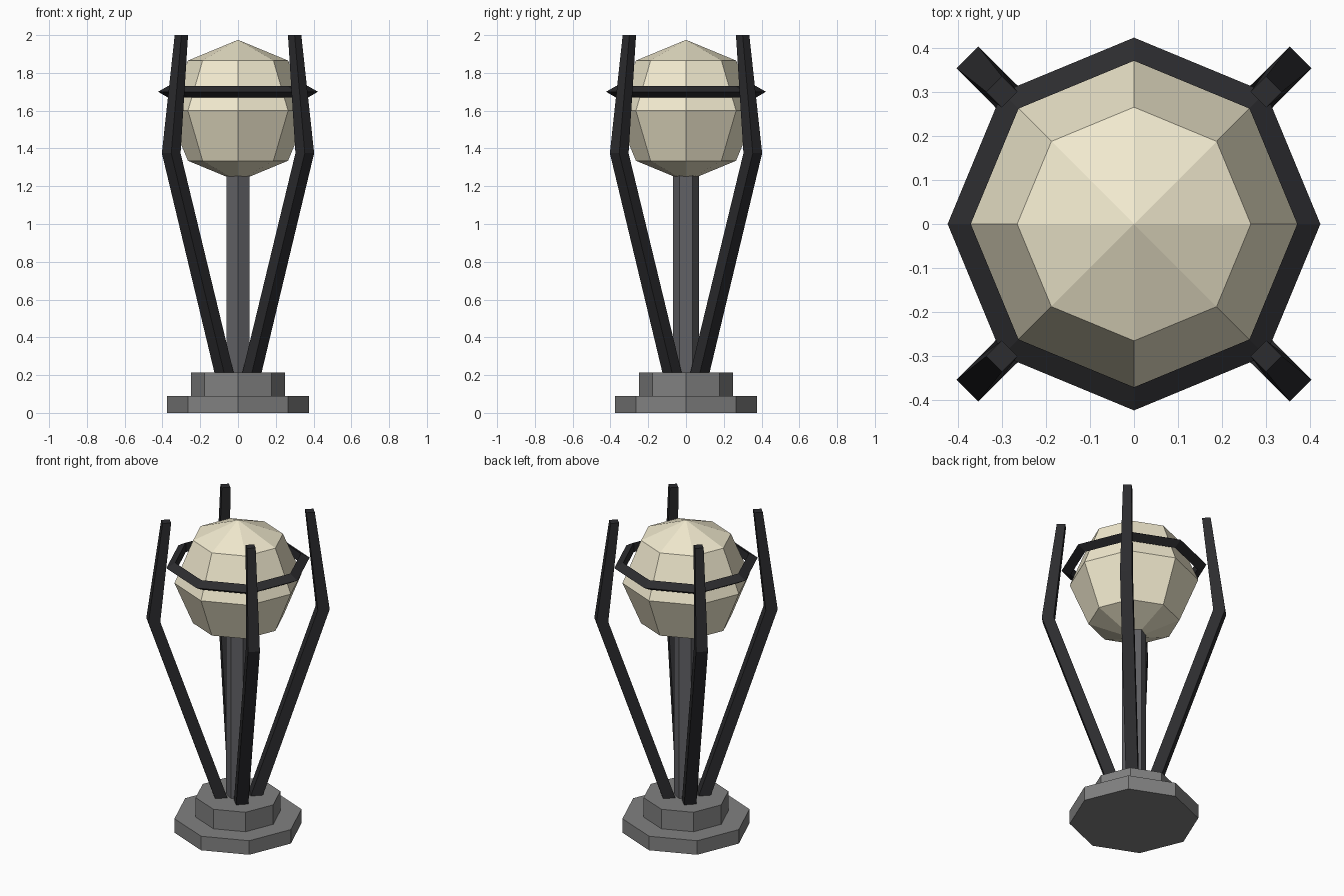
import bpy, bmesh
from math import radians, pi
from mathutils import Vector, Matrix

if "Cube" in bpy.data.objects:
    bpy.data.objects.remove(bpy.data.objects["Cube"])


def material(name, rgb):
    m = bpy.data.materials.new(name)
    m.diffuse_color = (*rgb, 1)
    m.use_nodes = True
    m.node_tree.nodes["Principled BSDF"].inputs["Base Color"].default_value = m.diffuse_color
    return m


STONE = material("stone_grey", (0.22, 0.22, 0.22))
STEEL = material("steel_grey", (0.12, 0.12, 0.13))
IRON = material("dark_iron", (0.025, 0.025, 0.028))
GLASS = material("cream_glass", (0.88, 0.82, 0.62))


def finish(name, mat):
    ob = bpy.context.object
    ob.name = ob.data.name = name
    ob.data.materials.append(mat)
    return ob


def prism(name, sides, radius, z0, z1, mat):
    bpy.ops.mesh.primitive_cylinder_add(vertices=sides, radius=radius, depth=z1 - z0,
                                        location=(0, 0, (z0 + z1) / 2))
    return finish(name, mat)


def arm(name, angle, path, mat):
    """Bent square bar; path holds (radial distance, height, half width)."""
    bm = bmesh.new()
    rot = Matrix.Rotation(angle, 3, 'Z')
    rings = [[bm.verts.new(rot @ Vector((r + sx * h, sy * h, z)))
              for sx, sy in ((-1, -1), (1, -1), (1, 1), (-1, 1))] for r, z, h in path]
    for a, b in zip(rings, rings[1:]):
        for i in range(4):
            j = (i + 1) % 4
            bm.faces.new((a[i], a[j], b[j], b[i]))
    bm.faces.new(rings[0][::-1])
    bm.faces.new(rings[-1])
    me = bpy.data.meshes.new(name)
    bm.to_mesh(me)
    bm.free()
    me.materials.append(mat)
    bpy.context.collection.objects.link(bpy.data.objects.new(name, me))


# Stepped octagonal base and hexagonal post
prism("base_lower", 8, 0.375, 0, 0.09, STONE)
prism("base_upper", 8, 0.25, 0.09, 0.215, STONE)
prism("post", 6, 0.07, 0.2, 1.27, STEEL)

# Faceted globe
bpy.ops.mesh.primitive_uv_sphere_add(segments=8, ring_count=4, radius=0.375,
                                     location=(0, 0, 1.6))
finish("globe", GLASS)

# Ring around the globe, triangular in section
bpy.ops.mesh.primitive_torus_add(major_segments=8, minor_segments=3, major_radius=0.388,
                                 minor_radius=0.035, location=(0, 0, 1.7))
finish("ring", IRON)

# Four bent arms on the diagonals
for k in range(4):
    arm(f"arm_{k + 1}", radians(45) + k * pi / 2,
        [(0.10, 0.2, 0.036), (0.50, 1.375, 0.035), (0.424, 2.0, 0.025)], IRON)
